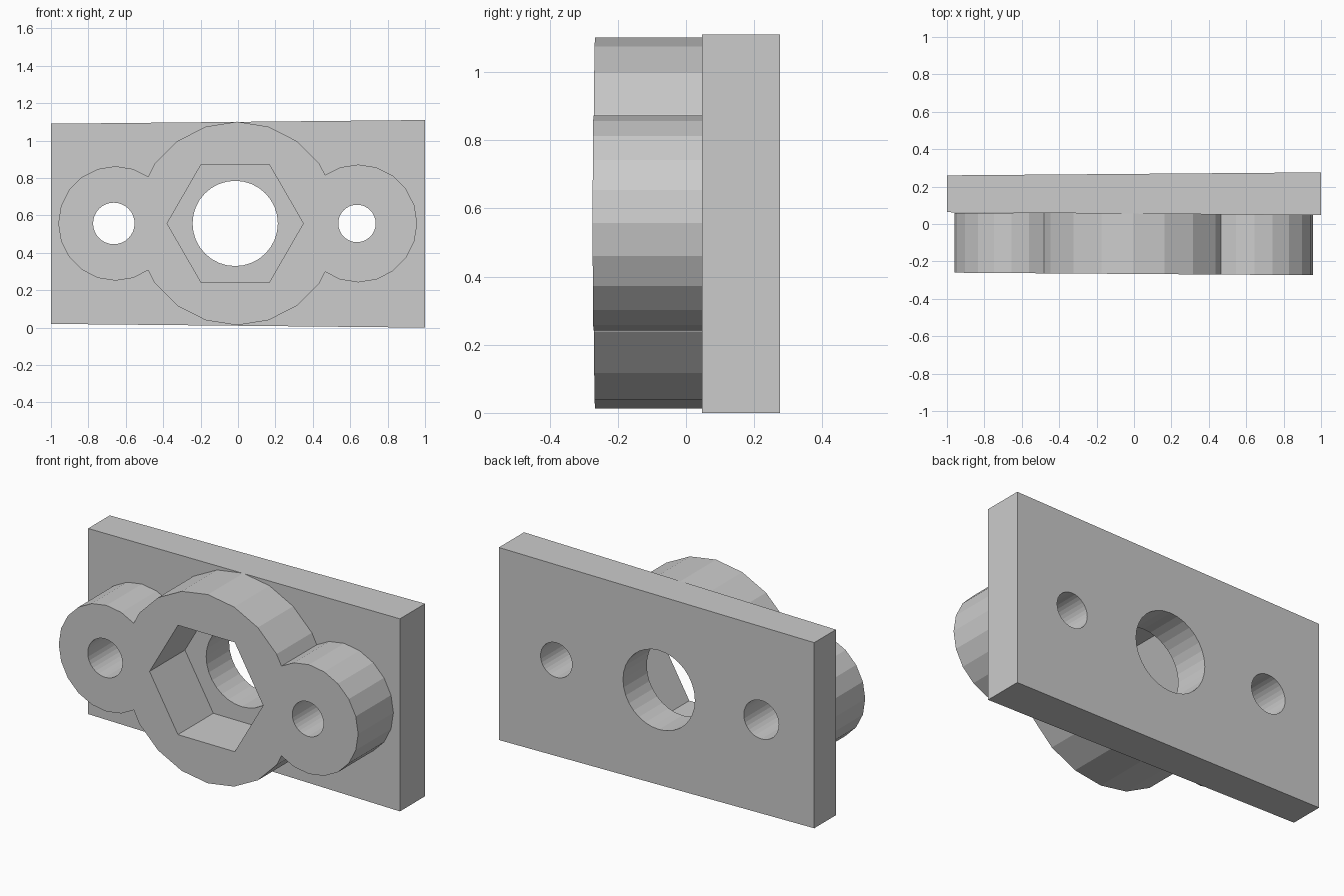
import bpy, bmesh, math
from mathutils import Matrix, Vector

cube = bpy.data.objects.get("Cube")
if cube:
    bpy.data.objects.remove(cube, do_unlink=True)

grey = bpy.data.materials.new("plain grey")
grey.use_nodes = True
GREY = (0.6, 0.6, 0.6, 1)
grey.diffuse_color = GREY
grey.node_tree.nodes["Principled BSDF"].inputs["Base Color"].default_value = GREY

MID = 0.557          # height of the centre line
FRONT, JOINT = -0.267, 0.06


def add_object(name, bm):
    bmesh.ops.recalc_face_normals(bm, faces=bm.faces)
    mesh = bpy.data.meshes.new(name)
    bm.to_mesh(mesh)
    bm.free()
    obj = bpy.data.objects.new(name, mesh)
    bpy.context.collection.objects.link(obj)
    mesh.materials.append(grey)
    return obj


def prism(name, x, radius, sides, y0, y1, turn=0.0):
    """Upright polygon centred at x, extruded along y."""
    bm = bmesh.new()
    ring = []
    for i in range(sides):
        a = turn + math.tau * i / sides
        ring.append(bm.verts.new((x + radius * math.cos(a), y0,
                                  MID + radius * math.sin(a))))
    face = bm.faces.new(ring)
    side = bmesh.ops.extrude_face_region(bm, geom=[face])["geom"]
    moved = [v for v in side if isinstance(v, bmesh.types.BMVert)]
    bmesh.ops.translate(bm, verts=moved, vec=(0, y1 - y0, 0))
    return add_object(name, bm)


def combine(target, tool, operation):
    """Apply a boolean and discard the tool."""
    mod = target.modifiers.new(operation.lower(), "BOOLEAN")
    mod.operation, mod.object, mod.solver = operation, tool, "EXACT"
    bpy.context.view_layer.objects.active = target
    bpy.ops.object.modifier_apply(modifier=mod.name)
    bpy.data.objects.remove(tool, do_unlink=True)


# Back plate, slightly thicker and taller towards its left end
bm = bmesh.new()
bmesh.ops.create_cube(bm, size=2)
for v in bm.verts:
    end = v.co.x
    back = v.co.y > 0
    v.co = Vector((end,
                   0.268 + 0.008 * end if back else 0.055 - 0.008 * end,
                   0.555 + v.co.z * (0.545 + 0.01 * end)))
plate = add_object("back_plate", bm)

# Front housing: round centre with a lug on each side
housing = prism("front_housing", -0.005, 0.544, 20, FRONT, JOINT, math.pi / 2)
for x, radius in ((-0.655, 0.306), (0.643, 0.315)):
    combine(housing, prism("lug", x, radius, 20, FRONT, JOINT, math.pi / 2), "UNION")

# Hexagonal nut pocket through the housing
combine(housing, prism("nut_pocket", -0.015, 0.364, 6, -0.5, 0.5), "DIFFERENCE")

# Bolt holes through everything, centre bore through the plate
for x, radius in ((-0.664, 0.111), (0.636, 0.1)):
    for part in (housing, plate):
        combine(part, prism("bolt_hole", x, radius, 32, -0.5, 0.5), "DIFFERENCE")
combine(plate, prism("centre_bore", -0.015, 0.228, 32, -0.5, 0.5), "DIFFERENCE")

# Lean the housing's front face a touch
for v in housing.data.vertices:
    if v.co.y < 0:
        v.co.y -= 0.007 * v.co.x
